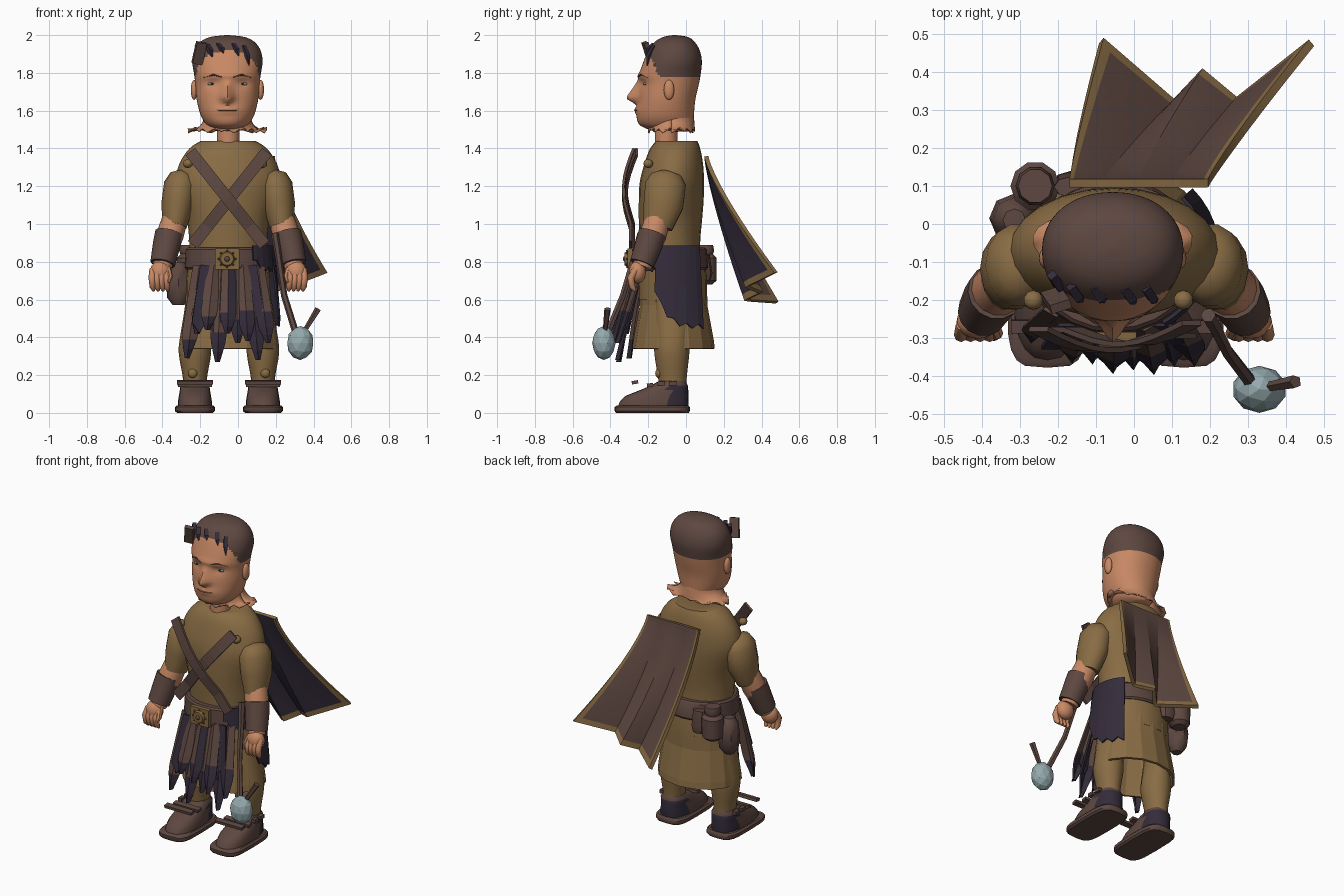
import bpy, bmesh, math
from mathutils import Vector, Matrix

if "Cube" in bpy.data.objects:
    bpy.data.objects.remove(bpy.data.objects["Cube"])
CX = -0.052  # body centre line


def mat(name, *rgb):
    m = bpy.data.materials.new(name)
    m.use_nodes = True
    m.diffuse_color = (*rgb, 1)
    m.node_tree.nodes["Principled BSDF"].inputs["Base Color"].default_value = (*rgb, 1)
    return m


TAN = mat("tan cloth", .25, .15, .058)
BROWN = mat("brown leather", .112, .064, .052)
NAVY = mat("dark cloth", .034, .025, .042)
SKIN = mat("skin", .58, .25, .13)
STEEL = mat("pale steel", .30, .40, .42)
GOLD = mat("brass", .23, .135, .045)
LIP = mat("lip", .28, .11, .06)
EYE = mat("eye", .25, .27, .22)


def finish(name, bm, mats, angle=40):
    me = bpy.data.meshes.new(name)
    bm.to_mesh(me)
    bm.free()
    for m in mats if isinstance(mats, list) else [mats]:
        me.materials.append(m)
    ob = bpy.data.objects.new(name, me)
    bpy.context.collection.objects.link(ob)
    if angle:
        bpy.ops.object.select_all(action='DESELECT')
        ob.select_set(True)
        bpy.context.view_layer.objects.active = ob
        bpy.ops.object.shade_smooth_by_angle(angle=math.radians(angle))
    return ob


def skin_rings(rings, cap=True):
    bm = bmesh.new()
    vs = [[bm.verts.new(p) for p in r] for r in rings]
    n = len(vs[0])
    for a, b in zip(vs, vs[1:]):
        for i in range(n):
            bm.faces.new((a[i], a[(i + 1) % n], b[(i + 1) % n], b[i]))
    if cap:
        bm.faces.new(vs[0])
        bm.faces.new(vs[-1])
    bmesh.ops.recalc_face_normals(bm, faces=bm.faces)
    return bm


def smooth_rows(rows, n):
    out = []
    for i in range(len(rows) - 1):
        a, b, c, d = (rows[min(max(i + k, 0), len(rows) - 1)] for k in (-1, 0, 1, 2))
        for s in range(n):
            t = s / n
            out.append([(2*q + (r-p)*t + (2*p-5*q+4*r-w)*t*t + (3*q-p-3*r+w)*t**3) / 2
                        for p, q, r, w in zip(a, b, c, d)])
    return out + [rows[-1]]


def loft_bm(rows, cx=CX, segs=24, n=2.0, cap=True):
    # rows: height, half width, front y, back y
    rings = []
    for z, rx, yf, yb in rows:
        ring = []
        for i in range(segs):
            a = math.tau * i / segs
            c, s = math.cos(a), math.sin(a)
            ring.append((cx + rx * math.copysign(abs(c) ** (2/n), c),
                         (yf + yb)/2 + (yb - yf)/2 * math.copysign(abs(s) ** (2/n), s), z))
        rings.append(ring)
    return skin_rings(rings, cap)


def loft(name, rows, m, angle=40, **kw):
    return finish(name, loft_bm(rows, **kw), m, angle)


def tube(name, pts, m, segs=12, squash=1.0, angle=40):
    # pts: x, y, z, radius
    P = [Vector(p[:3]) for p in pts]
    rings = []
    for i, p in enumerate(P):
        d = (P[min(i + 1, len(P) - 1)] - P[max(i - 1, 0)]).normalized()
        u = d.cross((0, 1, 0)).normalized()
        w = d.cross(u)
        rings.append([p + pts[i][3] * (u * squash * math.cos(math.tau*k/segs) + w * math.sin(math.tau*k/segs))
                      for k in range(segs)])
    return finish(name, skin_rings(rings), m, angle)


def ball(name, loc, size, m, sub=3, angle=60):
    bm = bmesh.new()
    bmesh.ops.create_icosphere(bm, subdivisions=sub, radius=1,
                               matrix=Matrix.Translation(loc) @ Matrix.Diagonal((*size, 1)))
    return finish(name, bm, m, angle)


def box(name, loc, size, m, rot=(0, 0, 0)):
    bm = bmesh.new()
    bmesh.ops.create_cube(bm, size=1, matrix=Matrix.Diagonal((*size, 1)))
    ob = finish(name, bm, m, 0)
    ob.location, ob.rotation_euler = loc, rot


def panel(name, f, nu, nv, mats, thick=.012, rule=None, inner=0, rim=0, angle=0):
    bm = bmesh.new()
    g = [[bm.verts.new(f(i/nu, j/nv)) for j in range(nv + 1)] for i in range(nu + 1)]
    for i in range(nu):
        for j in range(nv):
            fc = bm.faces.new((g[i][j], g[i+1][j], g[i+1][j+1], g[i][j+1]))
            fc.material_index = rule(i, j) if rule else 0
    s = finish(name, bm, mats, angle).modifiers.new("thickness", 'SOLIDIFY')
    s.thickness, s.material_offset, s.material_offset_rim = thick, inner, rim


# Head with sculpted face and a scalp cap
HX = -.056
bm = loft_bm(smooth_rows([(1.49, .05, -.16, .03), (1.505, .085, -.21, .04), (1.53, .115, -.25, .04),
                          (1.58, .143, -.262, .042), (1.66, .163, -.255, .05), (1.74, .17, -.247, .068),
                          (1.79, .176, -.248, .077), (1.86, .186, -.225, .084), (1.92, .175, -.20, .072),
                          (1.965, .142, -.165, .045), (1.99, .09, -.12, .01), (2.0, .01, -.07, -.05)], 5),
             cx=HX, segs=64, n=2.12)
for v in bm.verts:
    x, z = v.co.x - HX, v.co.z
    if v.co.y < -.12:
        nose = max(0, (1.775 - z) / .11 if z > 1.665 else (z - 1.63) / .035)
        v.co.y -= .066 * nose * math.exp(-(x / (.018 + .014 * nose)) ** 2)
        v.co.y += .012 * math.exp(-((abs(x) - .08) / .035) ** 2 - ((z - 1.742) / .022) ** 2)
        v.co.y -= .012 * math.exp(-(x / .06) ** 2 - ((z - 1.603) / .018) ** 2)
        v.co.y -= .008 * math.exp(-(x / .1) ** 2 - ((z - 1.785) / .014) ** 2)
for f in bm.faces:
    c = f.calc_center_median()
    edge = 1.775 + .14 * min(max((-.14 - c.y) / .06, 0), 1)
    f.material_index = 1 if c.z > edge else 0
face = [v.co.copy() for v in bm.verts if v.co.y < -.1]
finish("head", bm, [SKIN, BROWN], 60)


def face_at(x, z, out=0):
    p = min(face, key=lambda q: (q.x - HX - x) ** 2 + (q.z - z) ** 2)
    return (HX + x, p.y - out, z)


for s, side in ((1, "left"), (-1, "right")):
    ball(side + "_eye", face_at(s*.08, 1.742, -.003), (.027, .008, .009), EYE, 2)
    ball(side + "_pupil", face_at(s*.08, 1.742, .004), (.007, .004, .006), NAVY, 2)
    tube(side + "_brow", [(*face_at(s*x, z), r) for x, z, r in
                          ((.03, 1.778, .003), (.075, 1.79, .005), (.125, 1.775, .002))], BROWN, 6)
    ball(side + "_ear", (HX + s*.176, -.09, 1.71), (.018, .028, .053), SKIN)
tube("mouth", [(*face_at(.011 * k, 1.603, .001), .004) for k in range(-5, 6)], LIP, 6)

# Hair tufts, side plate and bead
for x, z, l in ((-.14, 1.9, .1), (-.09, 1.915, .06), (-.03, 1.925, .05), (.05, 1.92, .06), (.105, 1.89, .1)):
    p = face_at(x, z, .004)
    tube("hair_tuft", [(p[0] - .02, p[1] + .03, z + l/2, .016), (*p, .016),
                       (p[0] + .01, p[1] - .01, z - l/2, .003)], NAVY, 4, angle=0)
box("hair_plate", (-.205, -.2, 1.905), (.055, .025, .12), BROWN, (.35, .12, .3))
ball("hair_bead", (.085, -.16, 1.845), (.018, .018, .02), GOLD, 1, 0)


# Ragged skin collar and neck
def collar(u, v):
    a = math.tau * (u % 1)
    c, s = math.cos(a), math.sin(a)
    tooth = .028 * ((round(u * 32) * 7) % 5) / 4 if v == 1 else 0
    r = .12 + .075 * v ** 3 * (1 + 1.2 * s * abs(c))
    return (HX + r * c, -.077 + (.112 + .008 * v) * s, 1.58 - .1 * v + tooth)


panel("ragged_collar", collar, 32, 6, SKIN, .006, angle=50)
loft("neck", [(1.4, .06, -.165, -.045), (1.5, .06, -.165, -.045)], SKIN)

# Torso, hips and open skirt
loft("tunic", smooth_rows([(.78, .2, -.24, .08), (.9, .205, -.245, .075), (1.02, .218, -.25, .085),
                           (1.12, .25, -.25, .093), (1.22, .278, -.245, .096), (1.32, .258, -.22, .09),
                           (1.40, .205, -.19, .075), (1.44, .145, -.156, .06)], 3), TAN)
loft("hips", [(.6, .222, -.25, .112), (.7, .222, -.25, .112), (.8, .21, -.25, .1)], TAN)
skirt = loft("skirt", [(.66, .222, -.245, .112), (.57, .228, -.245, .113), (.38, .256, -.28, .148), (.34, .26, -.285, .152)],
             TAN, 0, segs=16, cap=False)
skirt.modifiers.new("thickness", 'SOLIDIFY').thickness = .015

# Belt and buckle
loft("belt", [(.76, .222, -.28, .11), (.77, .23, -.29, .118), (.865, .225, -.285, .11), (.875, .215, -.275, .1)], BROWN)
box("buckle", (-.058, -.297, .815), (.13, .025, .11), GOLD)
bm = bmesh.new()
bmesh.ops.create_cone(bm, cap_ends=True, segments=16, radius1=.042, radius2=.034, depth=.02,
                      matrix=Matrix.Translation((-.058, -.315, .815)) @ Matrix.Rotation(math.pi/2, 4, 'X'))
finish("buckle_disc", bm, GOLD)
for k in range(8):
    a = math.tau * k / 8
    ball("buckle_stud", (-.058 + .045*math.cos(a), -.312, .815 + .043*math.sin(a)), (.006, .006, .006), BROWN, 1)
ball("buckle_boss", (-.058, -.325, .815), (.014, .01, .014), BROWN, 2)


# Crossed chest straps
def strap(x0, x1, back):
    def f(u, v):
        d = Vector((x1 - x0, 0, -.49)).normalized()
        side = Vector((-d.z, 0, d.x)) * .064 * (.5 - u)
        return Vector((x0 + (x1-x0)*v, -.262 - .008*back - .055*math.sin(math.pi*min(v*1.15, .9)), 1.38 - .49*v)) - side
    return f


panel("front_strap", strap(-.25, .14, 1), 1, 10, BROWN, .014)
panel("rear_strap", strap(.15, -.24, -1), 1, 10, BROWN, .014)
for x in (-.265, .13):
    ball("shoulder_stud", (x, -.2, 1.32), (.026, .026, .024), TAN, 2)

# Front cloth strips, fanned out and torn to points
LOWS = (.29, .42, .44, .27, .42, .37, .38, .28, .37)
for i, low in enumerate(LOWS):
    t = i / 8

    def strip(u, v, t=t, low=low, i=i):
        w = (.058 + .03 * v) * (1 if v < .75 else (1 - v) * 3.6 + .1)
        x = -.205 + .31*t + (-.065 + .12*t) * v + (u - .5) * w
        y = -.285 + .05 * (2*t - 1) ** 2 - (.07 + .06*t) * v + .014 * (i % 2) + .018 * abs(2*u - 1)
        return (x, y, .78 - (.78 - low) * v)

    panel("cloth_strip", strip, 2, 10, [BROWN, NAVY], .01,
          rule=lambda a, j, i=i: int(j > 7 - i // 3 or (i % 3 == 1 and a == 1)))
panel("cloth_lining", lambda u, v: (-.2 + .3*u + (u-.5)*.09*v, -.26 - .06*v,
      .78 - v*(.3 + .06*(round(u*10) % 2))), 10, 4, NAVY, .01)


# Dark cloth over the left hip
def hip(a0, a1, drop):
    def f(u, v):
        a = math.radians(a0 + (a1 - a0) * u)
        r = .236 + .03 * v * drop / .42
        d = drop * (1 - .45 * u ** 4) - .025 * (round(u * 8) % 2)
        return (CX + r * math.cos(a), -.075 + (r - .025) * math.sin(a), .885 - v * d)
    return f


panel("hip_cloth", hip(42, -22, .44), 8, 6, NAVY, -.01)
panel("hip_cloth_front", hip(-18, -58, .14), 8, 3, NAVY, -.01)

# Arms, cuffs and hands
for s, side in ((1, "left"), (-1, "right")):
    def arm(rows):
        return [(-.052 + s*x, y, z, r) for x, y, z, r in rows]
    tube(side + "_sleeve", arm([(.24, -.1, 1.28, .03), (.243, -.103, 1.262, .08), (.252, -.108, 1.21, .11),
                                (.268, -.12, 1.1, .108), (.285, -.15, .985, .08)]), TAN, 14, .8, 50)
    tube(side + "_forearm", arm([(.284, -.15, 1.02, .068), (.308, -.175, .94, .072), (.35, -.235, .77, .05)]), SKIN, 14)
    tube(side + "_cuff", arm([(.312, -.178, .952, .075), (.326, -.197, .89, .073), (.347, -.233, .79, .066)]), BROWN, 14)
    ball(side + "_palm", (-.052 + s*.36, -.257, .745), (.055, .045, .06), SKIN)
    for k in range(4):
        x = .324 + .025 * k
        tube(side + "_finger", arm([(x, -.265, .76, .018), (x + .004, -.292, .715, .019),
                                    (x, -.285, .668, .017), (x - .004, -.27, .647, .008)]), SKIN, 8, angle=60)
    tube(side + "_thumb", arm([(.322, -.255, .77, .018), (.31, -.288, .72, .018), (.317, -.3, .69, .009)]), SKIN, 8)

    # Legs, boots and ankle straps
    lx = -.048 + s * .18
    loft(side + "_leg", smooth_rows([(.13, .06, -.14, .0), (.2, .066, -.15, .005), (.32, .086, -.168, .018),
                                     (.42, .076, -.165, .02), (.6, .045, -.16, .02)], 3), TAN, cx=lx, segs=16)
    ball(side + "_shin_stud", (lx + s*.012, -.145, .21), (.026, .018, .026), TAN, 2)
    loft(side + "_sole", [(0, .095, -.37, .015), (.01, .106, -.378, .02), (.03, .106, -.378, .02), (.04, .096, -.365, .012)],
         BROWN, cx=lx, segs=20, n=4)
    bm = loft_bm([(.035, .09, -.36, .012), (.06, .09, -.35, .014), (.09, .085, -.32, .014), (.12, .08, -.245, .012),
                  (.145, .077, -.185, .01), (.168, .062, -.145, -.003)], cx=lx, segs=20, n=2.5)
    for f in bm.faces:
        c = f.calc_center_median()
        f.material_index = int(c.y > -.1 and .04 < c.z < .14)
    finish(side + "_boot", bm, [BROWN, NAVY])
    for y, z, w in ((-.27, .162, .19), (-.19, .148, .18)):
        box(side + "_boot_strap", (lx, y, z), (w, .034, .018), BROWN, (.15, 0, 0))
    for y in (-.13, -.07):
        box(side + "_boot_tab", (lx + s*.08, y, .155), (.025, .04, .022), BROWN)

# Pouches on the right rear of the belt
loft("round_flask", [(.68, .04, .06, .14), (.70, .062, .035, .165), (.82, .065, .035, .165), (.84, .045, .055, .145),
                     (.86, .052, .048, .152), (.89, .045, .055, .145)], BROWN, cx=-.26, segs=10)
loft("belt_pouch", [(.57, .03, -.02, .04), (.61, .06, -.045, .07), (.69, .066, -.05, .08), (.77, .055, -.04, .07),
                    (.8, .03, -.02, .04)], BROWN, cx=-.315, segs=8)
loft("small_pouch", [(.7, .04, .08, .13), (.74, .05, .07, .14), (.84, .045, .07, .125)], BROWN, cx=-.165, segs=8)

# Flying cape: brown outside, dark lining, tan hem
HEM = [(-.08, .49, .59), (.105, .33, .6), (.18, .41, .64), (.27, .335, .67), (.46, .485, .745)]


def cape(u, v):
    k = min(int(u * 4), 3)
    end = Vector(HEM[k]).lerp(Vector(HEM[k + 1]), u * 4 - k)
    top = Vector((-.17 + .365 * u, .118, 1.36))
    ease = Vector((v ** 1.4, v ** 1.25, v))
    return top + (end - top) * ease


panel("cape", cape, 32, 24, [BROWN, NAVY, TAN], .022, inner=1, rim=2,
      rule=lambda i, j: 2 if i in (0, 31) or j == 23 else 0)

# Spiked mace hanging by the left hand
ball("mace_head", (.33, -.435, .37), (.072, .062, .09), STEEL, 2, 0)
tube("mace_handle", [(.195, -.24, .95, .02), (.215, -.275, .82, .018), (.245, -.335, .62, .017), (.31, -.42, .41, .018)],
     BROWN, 6, angle=0)
tube("mace_spike", [(.345, -.43, .42, .012), (.425, -.415, .55, .018)], BROWN, 5, angle=0)
